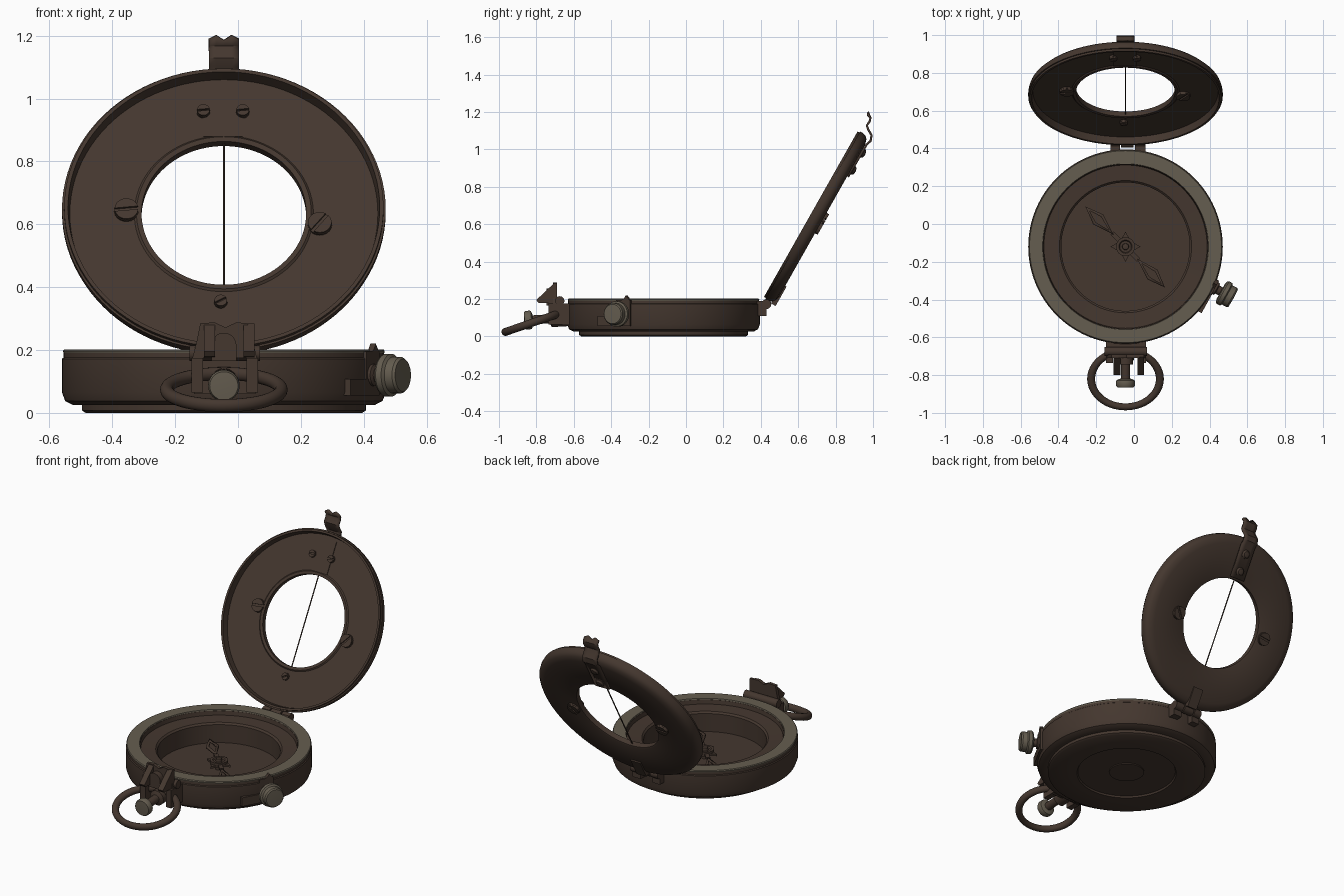
import bpy, bmesh
from math import sin, cos, pi, radians
from mathutils import Matrix, Vector

if "Cube" in bpy.data.objects:
    bpy.data.objects.remove(bpy.data.objects["Cube"])


def material(name, rgb):
    m = bpy.data.materials.new(name)
    m.use_nodes = True
    m.diffuse_color = (*rgb, 1)
    m.node_tree.nodes["Principled BSDF"].inputs["Base Color"].default_value = (*rgb, 1)
    return m


BROWN = material("dark bronze", (0.058, 0.038, 0.028))
GREY = material("worn metal", (0.13, 0.11, 0.08))
CX, CY, R = -0.045, -0.12, 0.515
parts = []


def finish(name, bm, mat, matrix):
    bmesh.ops.remove_doubles(bm, verts=bm.verts, dist=1e-5)
    bmesh.ops.recalc_face_normals(bm, faces=bm.faces)
    mesh = bpy.data.meshes.new(name)
    bm.to_mesh(mesh)
    bm.free()
    mesh.materials.append(mat)
    ob = bpy.data.objects.new(name, mesh)
    ob.matrix_world = matrix
    bpy.context.collection.objects.link(ob)
    parts.append(ob)
    return ob


def lathe(name, profile, matrix, mat=BROWN, closed=False, segs=32):
    """Turn a (radius, height) profile around local z."""
    bm = bmesh.new()
    rings = [[bm.verts.new((r * cos(2 * pi * i / segs), r * sin(2 * pi * i / segs), z))
              for i in range(segs)] for r, z in profile]
    pairs = list(zip(rings, rings[1:])) + ([(rings[-1], rings[0])] if closed else [])
    for a, b in pairs:
        for i in range(segs):
            j = (i + 1) % segs
            bm.faces.new((a[i], a[j], b[j], b[i]))
    bmesh.ops.dissolve_degenerate(bm, dist=1e-5, edges=bm.edges)
    return finish(name, bm, mat, matrix)


def prism(name, pts, depth, matrix, mat=BROWN):
    """Extrude a local xy outline along local z, centred."""
    bm = bmesh.new()
    face = bm.faces.new([bm.verts.new((x, y, -depth / 2)) for x, y in pts])
    new = bmesh.ops.extrude_face_region(bm, geom=[face])["geom"]
    bmesh.ops.translate(bm, vec=(0, 0, depth),
                        verts=[v for v in new if isinstance(v, bmesh.types.BMVert)])
    return finish(name, bm, mat, matrix)


def box(name, lo, hi, matrix=Matrix(), mat=BROWN):
    pts = [(lo[0], lo[1]), (hi[0], lo[1]), (hi[0], hi[1]), (lo[0], hi[1])]
    return prism(name, pts, hi[2] - lo[2],
                 matrix @ Matrix.Translation((0, 0, (lo[2] + hi[2]) / 2)), mat)


def frame(origin, x, y, z):
    m = Matrix((x, y, z)).transposed().to_4x4()
    m.translation = origin
    return m


def side(x):
    """Outline in (y, z), extruded along x."""
    return frame((x, 0, 0), (0, 1, 0), (0, 0, 1), (1, 0, 0))


def rod(name, r, a, b, mat=BROWN, segs=20):
    a, b = Vector(a), Vector(b)
    d = b - a
    m = Matrix.Translation(a) @ d.to_track_quat("Z", "Y").to_matrix().to_4x4()
    return lathe(name, [(0, 0), (r, 0), (r, d.length), (0, d.length)], m, mat, segs=segs)


def screw(name, r, x, y, z, turn, base, flip=False):
    """Slotted head: a disc carrying two half discs."""
    m = base @ Matrix.Translation((x, y, z)) @ Matrix.Rotation(turn, 4, "Z")
    if flip:
        m = m @ Matrix.Rotation(pi, 4, "X")
    lathe(name, [(0, -.004), (r, -.004), (r, .006), (0, .006)], m, segs=20)
    for k in (0, 1):
        arc = [(r * .96 * cos(t), r * .96 * sin(t)) for t in
               (.15 + (pi - .3) * i / 10 for i in range(11))]
        prism(name + "_half", arc, .01,
              m @ Matrix.Rotation(pi * k, 4, "Z") @ Matrix.Translation((0, 0, .009)))


# Case, bezel and dial well
base = Matrix.Translation((CX, CY, 0))
lathe("case", [(0, .004), (.1, .004), (.1, .01), (.28, .01), (.285, 0), (.44, 0),
               (.452, .008), (.452, .025), (.48, .025), (.505, .038), (R, .065),
               (R, .172), (.51, .176), (.51, .195), (.436, .195), (.432, .17),
               (.35, .165), (.34, .155), (.34, .045), (0, .045)], base, segs=96)
lathe("bezel", [(.436, .19), (.51, .19), (.512, .197), (.508, .202), (.439, .202)],
      base, GREY, True, 96)

# Needle with two open pointers, a star and a hub
for k, ang in enumerate((135, 314)):
    m = Matrix.Translation((CX, CY, .085)) @ Matrix.Rotation(radians(ang), 4, "Z")
    outer = [(.09, 0), (.205, .037), (.3, 0), (.205, -.037)]
    inner = [(.2 + (x - .2) * .7, y * .55) for x, y in outer]
    bm = bmesh.new()
    o, i = ([bm.verts.new((x, y, 0)) for x, y in loop] for loop in (outer, inner))
    for a in range(4):
        b = (a + 1) % 4
        bm.faces.new((o[a], o[b], i[b], i[a]))
    mod = finish("needle_pointer", bm, BROWN, m).modifiers.new("thickness", "SOLIDIFY")
    mod.thickness, mod.offset = .012, 0
    box("needle_arm", (.02, -.012, -.006), (.1, .012, .006), m)
star = [((.08, .04)[i % 2] * cos(i * pi / 4), (.08, .04)[i % 2] * sin(i * pi / 4))
        for i in range(8)]
prism("needle_star", star, .012, Matrix.Translation((CX, CY, .08)))
lathe("needle_hub", [(0, .045), (.02, .045), (.02, .075), (.05, .075), (.05, .1), (.035, .1),
                     (.03, .092), (.018, .092), (.016, .11), (0, .115)], base)

# Open lid with sighting window
lid = Matrix.Translation((CX, .728, .619)) @ Matrix.Rotation(radians(60.5), 4, "X")
lathe("lid", [(.262, .004), (.27, 0), (.465, 0), (.495, .008), (.51, .022), (R, .04),
              (R, .058), (.508, .058), (.508, .07), (.496, .07), (.49, .03), (.285, .03),
              (.278, .036), (.262, .034)], lid, closed=True, segs=96)
rod("sight_wire", .0035, lid @ Vector((0, -.27, .018)), lid @ Vector((0, .27, .018)), segs=8)
box("lid_plate", (-.065, .28, .028), (.06, .47, .034), lid)
for x in (-.065, .06):
    screw("plate_screw", .021, x, .37, .034, .1, lid)
for x, y, turn in ((-.31, .01, .1), (.305, -.04, .9)):
    screw("window_screw", .039, x, y, .032, turn, lid)
    screw("window_screw_back", .039, x, y, -.002, turn, lid, True)
screw("lower_screw", .021, -.01, -.325, .032, .5, lid)

# Spring catch running up the back of the lid and over its top
path = [(.866, .853), (.965, 1.025), (.987, 1.045), (.992, 1.075), (.975, 1.105),
        (.967, 1.128), (.982, 1.15), (.986, 1.168), (.972, 1.2)]
tips = (-.012, 0, -.016, 0, -.012)
bm = bmesh.new()
rows = [[bm.verts.new((CX - .048 + .024 * c, y, z + (tips[c] if k == len(path) - 1 else 0)))
         for c in range(5)] for k, (y, z) in enumerate(path)]
for a, b in zip(rows, rows[1:]):
    for c in range(4):
        bm.faces.new((a[c], a[c + 1], b[c + 1], b[c]))
mod = finish("catch", bm, BROWN, Matrix()).modifiers.new("thickness", "SOLIDIFY")
mod.thickness, mod.offset = .012, 0
for y in (.315, .42):
    lathe("catch_rivet", [(.026, 0), (.026, .01), (.018, .02), (0, .024)],
          lid @ Matrix.Translation((0, y, -.003)) @ Matrix.Rotation(pi, 4, "X"), segs=20)

# Hinge
for x0, x1 in ((-.125, -.075), (-.068, -.002), (.005, .06)):
    rod("hinge_knuckle", .026, (x0, .43, .172), (x1, .43, .172))
for x0, x1 in ((-.125, -.075), (.005, .06)):
    box("hinge_case_leaf", (x0, .36, .11), (x1, .43, .19))
box("hinge_lid_leaf", (-.023, -.52, -.008), (.043, -.40, .02), lid)

# Prism holder on the front
for x in (-.13, .045):
    box("bracket_leg", (x - .018, -.735, .065), (x + .018, -.61, .175))
box("bracket_back", (-.14, -.66, .06), (.055, -.62, .17))
rod("bracket_pin", .025, (-.155, -.675, .19), (.07, -.675, .19))
cheek = [(-.8, .195), (-.705, .285), (-.69, .285), (-.69, .175), (-.79, .18)]
for x in (-.09, .035):
    prism("holder_cheek", cheek, .035, side(x))
flap = [(-.145, .175), (.06, .175), (.048, .225), (.03, .285), (-.005, .288), (-.04, .272),
        (-.075, .288), (-.12, .285), (-.132, .225)]
prism("holder_flap", flap, .02,
      frame((0, -.7, 0), (1, 0, 0), (0, 0, 1), (0, -1, 0)))
arch = [(-.085, .165), (-.005, .165)] + [(CX + .04 * cos(t), .215 + .04 * sin(t))
                                         for t in (pi * i / 12 for i in range(13))]
prism("holder_arch", arch, .05, frame((0, -.72, 0), (1, 0, 0), (0, 0, 1), (0, -1, 0)))

# Thumb screw inside the lanyard ring
axis = frame((CX, -.63, .1), (1, 0, 0), (0, 0, 1), (0, -1, 0)) @ Matrix.Rotation(.06, 4, "X")
lathe("thumb_stem", [(0, 0), (.045, 0), (.045, .09), (.024, .1), (.024, .2), (0, .2)], axis)
lathe("thumb_head", [(0, .19), (.03, .19), (.048, .197), (.05, .205), (.05, .225),
                     (.045, .234), (0, .237)], axis, GREY)
tilt = radians(19)
bpy.ops.mesh.primitive_torus_add(major_radius=.182, minor_radius=.021,
                                 major_segments=64, minor_segments=16)
ring = bpy.context.object
ring.name = "lanyard_ring"
ring.data.materials.append(BROWN)
ring.matrix_world = (Matrix.Translation((CX, -.82, .074)) @ Matrix.Rotation(tilt, 4, "X")
                     @ Matrix.Diagonal((1, .86, 1, 1)))
parts.append(ring)

# Side knob with its locking lever
ang = radians(-29)
out = Vector((cos(ang), sin(ang), 0))
knob = frame((.42, -.335, .12), Vector((sin(ang), -cos(ang), 0)), (0, 0, 1), -out)
knob = frame((.42, -.335, .12), Vector((sin(ang), -cos(ang), 0)), Vector((0, 0, -1)), out)
lathe("side_knob", [(0, .045), (.045, .045), (.062, .05), (.068, .058), (.068, .078),
                    (.058, .084), (.058, .112), (.052, .12), (0, .122)], knob, GREY)
lathe("knob_neck", [(0, -.03), (.035, -.03), (.035, .02), (.024, .025), (.024, .06), (0, .06)],
      knob)
box("lever_plate", (-.045, -.075, -.04), (.04, .065, .01), knob)
box("lever_tab", (-.01, .012, -.03), (.15, .065, .012), knob)
prism("lever_point", [(-.045, -.07), (.01, -.07), (-.01, -.085), (-.02, -.1)], .02, knob)

# Smooth shading with sharp edges kept
bpy.ops.object.select_all(action="DESELECT")
for ob in parts:
    ob.select_set(True)
bpy.context.view_layer.objects.active = parts[0]
bpy.ops.object.shade_smooth_by_angle(angle=radians(35))
